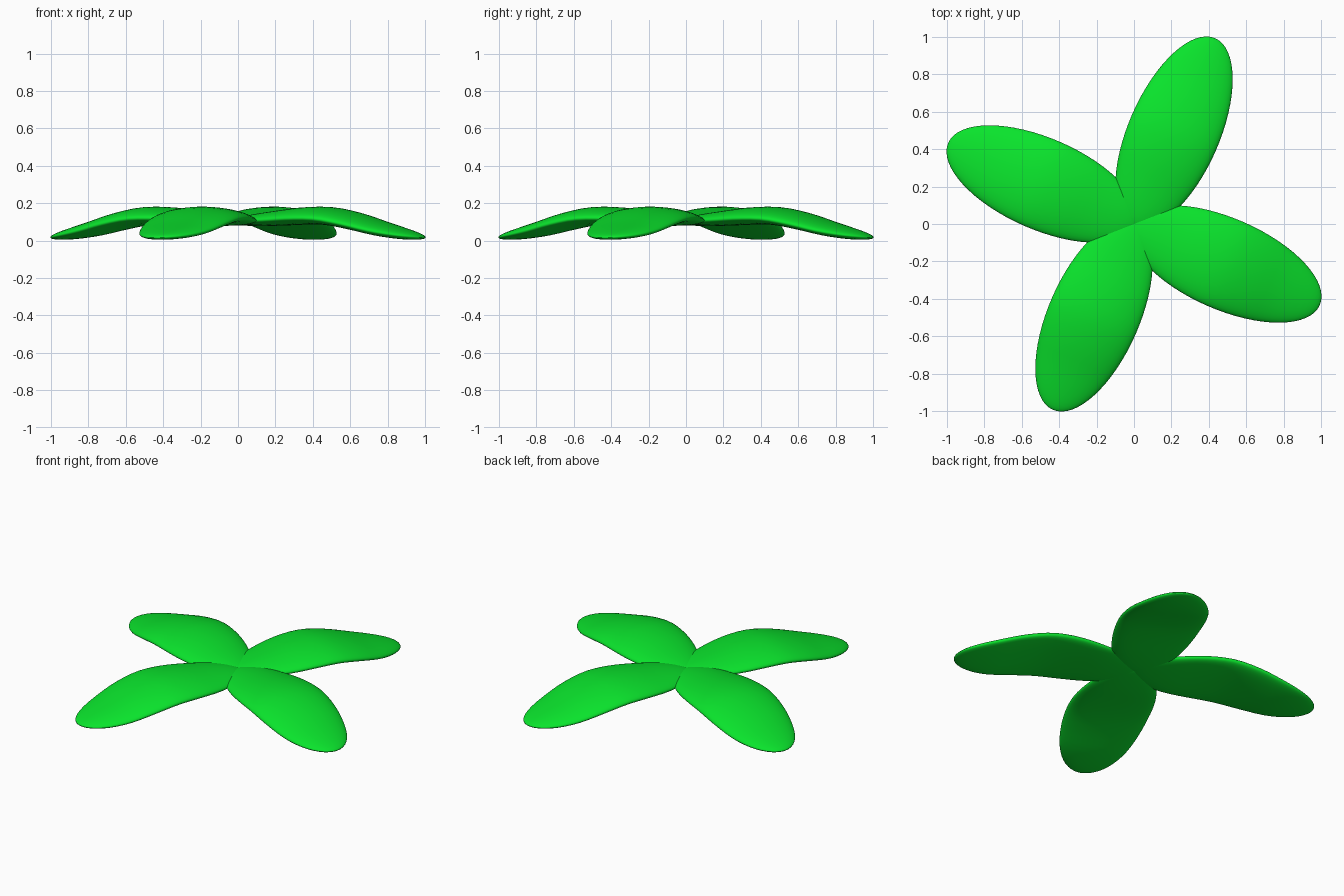
import bpy, bmesh, math
from mathutils import Matrix

if "Cube" in bpy.data.objects:
    bpy.data.objects.remove(bpy.data.objects["Cube"])

HALF_LEN, HALF_WIDTH, HALF_THICK = 0.55, 0.244, 0.048
CENTRE = 0.534            # distance of the leaf middle from the hub

# height of the leaf midline against distance from the hub
RIDGE = [(-0.016, 0.105), (0.2, 0.117), (0.4, 0.132), (0.55, 0.130),
         (0.7, 0.102), (0.85, 0.062), (0.97, 0.036), (1.084, 0.016)]


def ridge(s):
    """Smooth interpolation through the ridge points."""
    n = len(RIDGE)
    i = max(k for k in range(n - 1) if s >= RIDGE[k][0] or k == 0)

    def slope(k):
        a, b = RIDGE[max(k - 1, 0)], RIDGE[min(k + 1, n - 1)]
        return (b[1] - a[1]) / (b[0] - a[0])
    (x0, y0), (x1, y1) = RIDGE[i], RIDGE[i + 1]
    h = x1 - x0
    u = min(max((s - x0) / h, 0), 1)
    return ((2*u**3 - 3*u**2 + 1) * y0 + (u**3 - 2*u**2 + u) * h * slope(i)
            + (3*u**2 - 2*u**3) * y1 + (u**3 - u**2) * h * slope(i + 1))


green = bpy.data.materials.new("leaf_green")
green.diffuse_color = (0.003, 0.77, 0.025, 1)
green.use_nodes = True
green.node_tree.nodes["Principled BSDF"].inputs["Base Color"].default_value = green.diffuse_color


def make_leaf(name, angle):
    # flattened ball, poles at hub and tip, bent along and across its length
    bm = bmesh.new()
    bmesh.ops.create_uvsphere(bm, u_segments=48, v_segments=32, radius=1,
                              matrix=Matrix.Rotation(math.pi / 2, 4, 'Y'))
    for v in bm.verts:
        s = CENTRE + HALF_LEN * v.co.x
        arch = 0.014 * v.co.y ** 2
        v.co = (s, HALF_WIDTH * v.co.y, ridge(s) - arch + HALF_THICK * v.co.z)
    bm.transform(Matrix.Rotation(angle, 4, 'Z'))
    mesh = bpy.data.meshes.new(name)
    bm.to_mesh(mesh)
    bm.free()
    mesh.shade_smooth()
    mesh.materials.append(green)
    bpy.context.collection.objects.link(bpy.data.objects.new(name, mesh))


# four leaves around the hub
for k, side in enumerate(("back", "left", "front", "right")):
    make_leaf(side + "_leaf", math.radians(66.4 + 90 * k))
